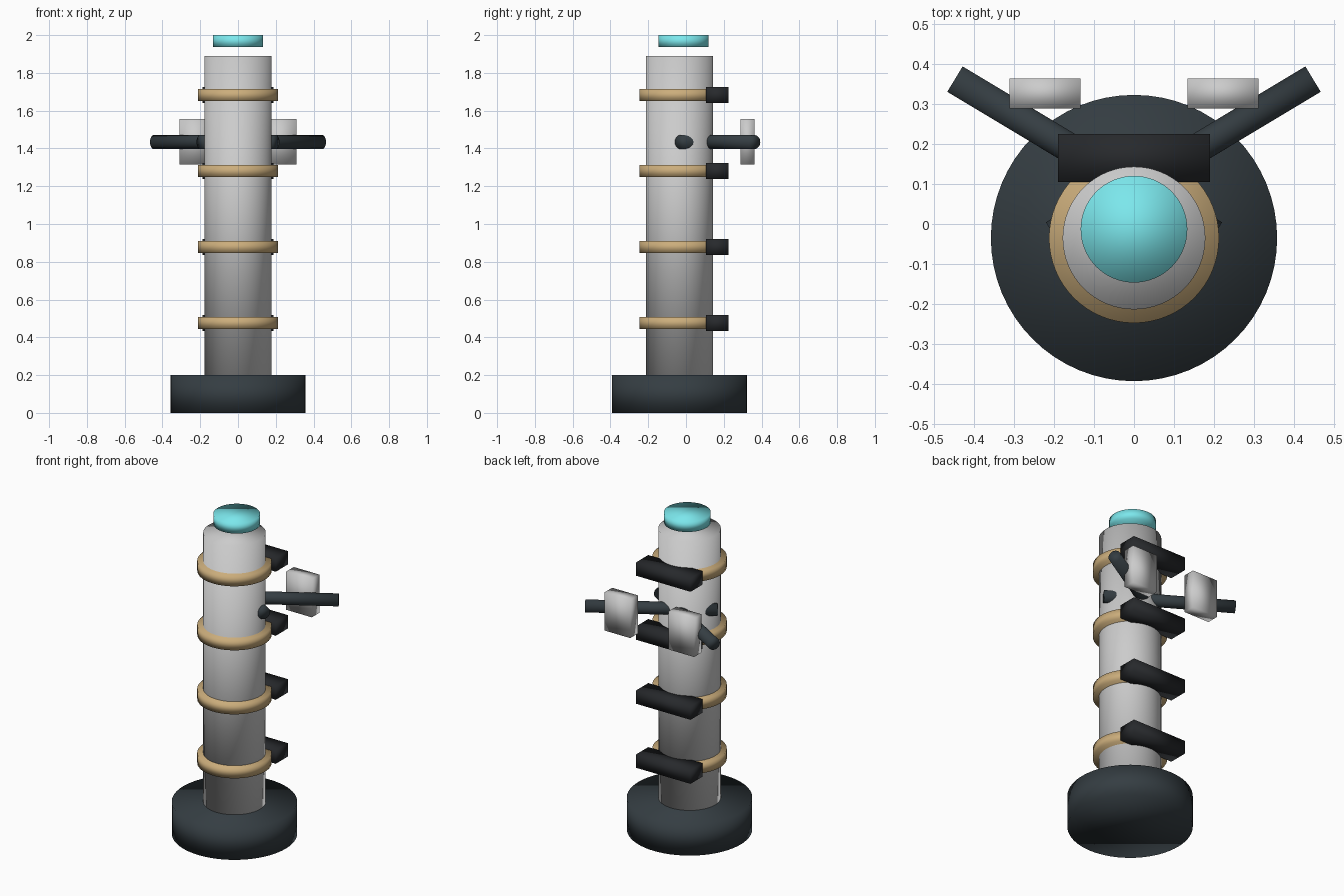
import bpy
from math import radians

cube = bpy.data.objects.get("Cube")
if cube:
    bpy.data.objects.remove(cube, do_unlink=True)


def material(name, r, g, b):
    mat = bpy.data.materials.new(name)
    mat.use_nodes = True
    mat.diffuse_color = (r, g, b, 1)
    bsdf = mat.node_tree.nodes["Principled BSDF"]
    bsdf.inputs["Base Color"].default_value = (r, g, b, 1)
    bsdf.inputs["Roughness"].default_value = 0.6
    return mat


SLATE = material("slate", 0.035, 0.047, 0.055)
BLACK = material("black", 0.02, 0.022, 0.025)
WHITE = material("white", 0.78, 0.8, 0.79)
TAN = material("tan", 0.6, 0.42, 0.2)
CYAN = material("cyan", 0.2, 0.8, 0.84)


def finish(name, mat):
    obj = bpy.context.object
    obj.name = name
    obj.data.materials.append(mat)
    bpy.ops.object.shade_smooth()
    return obj


def cylinder(name, mat, radius, depth, center, rotation=(0, 0, 0)):
    bpy.ops.mesh.primitive_cylinder_add(vertices=64, radius=radius, depth=depth,
                                        location=center, rotation=rotation)
    return finish(name, mat)


def box(name, mat, size, center):
    bpy.ops.mesh.primitive_cube_add(size=1, location=center)
    obj = bpy.context.object
    obj.scale = size
    bpy.ops.object.transform_apply(location=False, rotation=False, scale=True)
    return finish(name, mat)


AXIS_Y = -0.035  # the column stands slightly forward of centre

# Base, column and floating top cap
cylinder("base", SLATE, 0.357, 0.2, (0, AXIS_Y, 0.1))
cylinder("column", WHITE, 0.178, 1.69, (0, AXIS_Y, 1.045))
cylinder("top_cap", CYAN, 0.133, 0.064, (0, -0.013, 1.968))

# Four bands, each with a block at the back
for i in range(4):
    z = 0.476 + i * 0.402
    cylinder(f"band_{i + 1}", TAN, 0.212, 0.064, (0, AXIS_Y, z))
    box(f"back_block_{i + 1}", BLACK, (0.378, 0.12, 0.084), (0, 0.165, z))

# Crossing arms that run through the column, and their paddles
for side, s in (("left", 1), ("right", -1)):
    cylinder(f"{side}_arm", SLATE, 0.037, 0.755, (s * 0.123, 0.167, 1.434),
             (0, radians(90), s * radians(31)))
    box(f"{side}_paddle", WHITE, (0.178, 0.075, 0.24), (s * 0.222, 0.326, 1.436))
